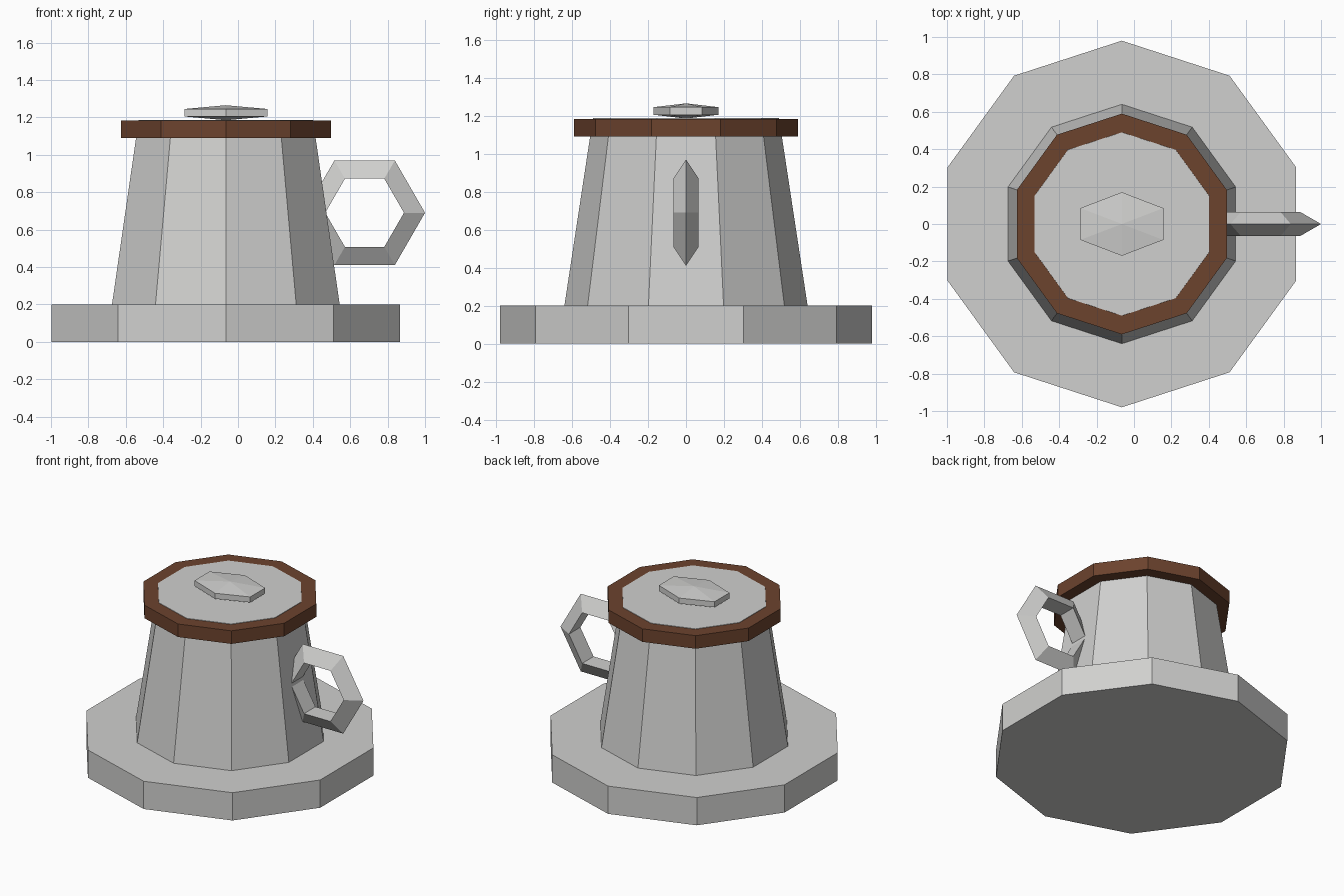
import bpy
import bmesh
import math
from mathutils import Matrix

default_cube = bpy.data.objects.get("Cube")
if default_cube:
    bpy.data.objects.remove(default_cube, do_unlink=True)

CUP_X = -0.065
SIDES = 10


def make_material(name, rgb):
    mat = bpy.data.materials.new(name)
    mat.use_nodes = True
    color = (*rgb, 1.0)
    mat.diffuse_color = color
    mat.node_tree.nodes["Principled BSDF"].inputs["Base Color"].default_value = color
    return mat


def make_object(name, bm, mat):
    bmesh.ops.recalc_face_normals(bm, faces=bm.faces)
    mesh = bpy.data.meshes.new(name)
    bm.to_mesh(mesh)
    bm.free()
    mesh.materials.append(mat)
    obj = bpy.data.objects.new(name, mesh)
    bpy.context.collection.objects.link(obj)
    return obj


def tapered_prism(name, r_bottom, r_top, z_bottom, z_top, mat):
    """Closed ten-sided drum with corners on the y axis."""
    bm = bmesh.new()
    bmesh.ops.create_cone(bm, cap_ends=True, segments=SIDES, radius1=r_bottom,
                          radius2=r_top, depth=z_top - z_bottom)
    # create_cone may start on either axis, so turn a corner onto +y
    first = max(bm.verts, key=lambda v: v.co.y).co
    turn = math.pi / 2 - math.atan2(first.y, first.x)
    bm.transform(Matrix.Translation((CUP_X, 0, (z_bottom + z_top) / 2))
                 @ Matrix.Rotation(turn, 4, "Z"))
    return make_object(name, bm, mat)


def ring_point(i, count, start=0.0):
    a = start + 2 * math.pi * i / count
    return math.cos(a), math.sin(a)


china = make_material("light grey china", (0.63, 0.63, 0.62))
brown = make_material("brown rim", (0.15, 0.056, 0.027))

# Saucer, cup body and rim band
tapered_prism("saucer", 0.98, 0.98, 0.0, 0.2, china)
tapered_prism("cup_body", 0.64, 0.49, 0.2, 1.187, china)
tapered_prism("rim_band", 0.59, 0.59, 1.09, 1.184, brown)

# Flattened six-sided knob, stretched sideways
bm = bmesh.new()
tip_top = bm.verts.new((0, 0, 1))
tip_bottom = bm.verts.new((0, 0, -1))
rings = []
for z in (0.5, -0.5):
    points = [ring_point(i, 6, math.pi / 2) for i in range(6)]
    rings.append([bm.verts.new((x, y, z)) for x, y in points])
upper, lower = rings
for i in range(6):
    j = (i + 1) % 6
    bm.faces.new((tip_top, upper[i], upper[j]))
    bm.faces.new((upper[i], lower[i], lower[j], upper[j]))
    bm.faces.new((tip_bottom, lower[j], lower[i]))
bm.transform(Matrix.Translation((CUP_X, 0, 1.225))
             @ Matrix.Diagonal((0.256, 0.17, 0.04, 1)))
make_object("knob", bm, china)

# Handle: six-sided ring with a triangular section, sharp edge outward
MAJOR, MINOR = 0.248, 0.075
bm = bmesh.new()
sections = []
for i in range(6):
    cx, cz = ring_point(i, 6)
    section = []
    for k in range(3):
        out, side = ring_point(k, 3)
        r = MAJOR + MINOR * out
        section.append(bm.verts.new((0.677 + r * cx, MINOR * side, 0.69 + r * cz)))
    sections.append(section)
for i in range(6):
    a, b = sections[i], sections[(i + 1) % 6]
    for k in range(3):
        n = (k + 1) % 3
        bm.faces.new((a[k], a[n], b[n], b[k]))
make_object("handle", bm, china)
